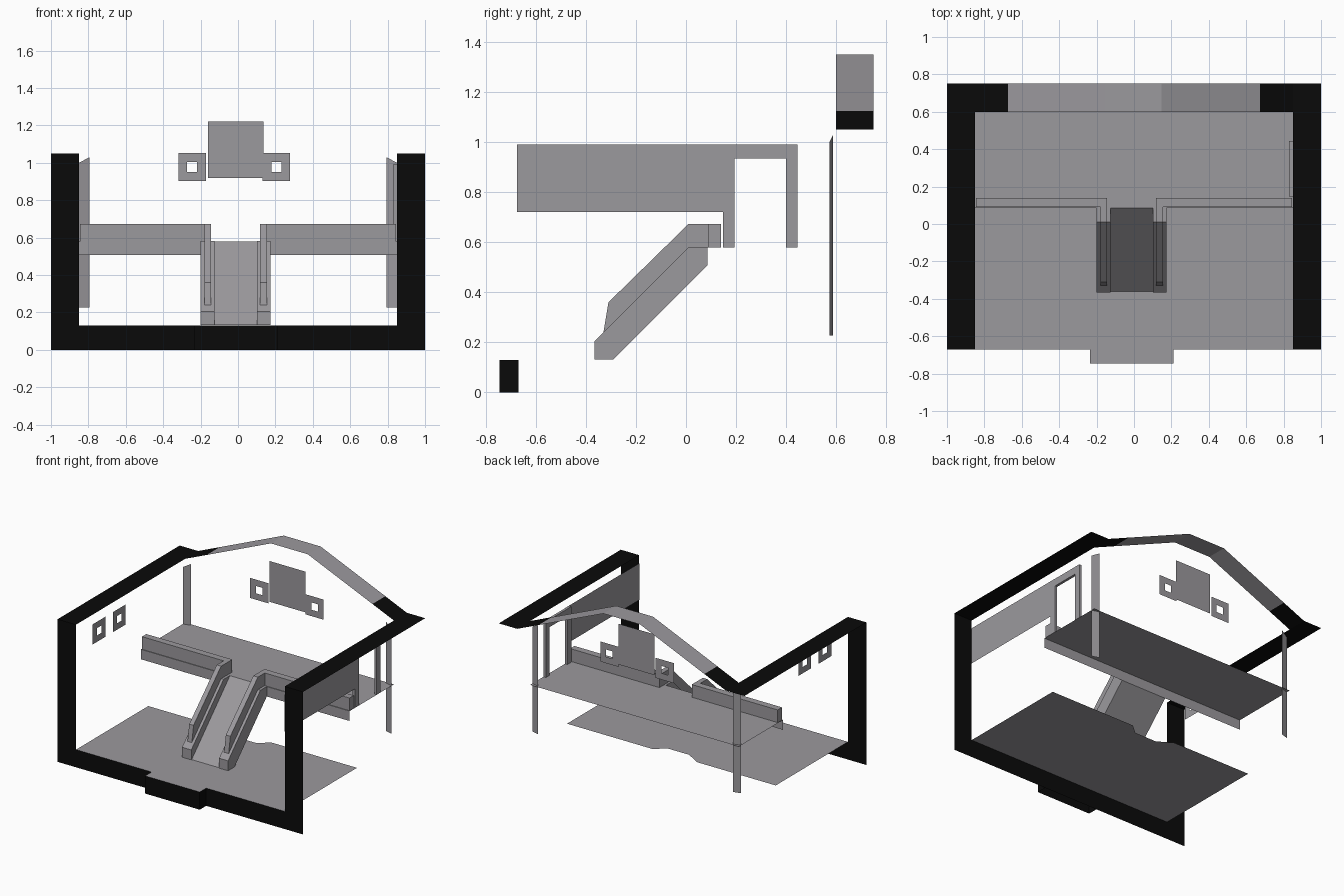
import bpy
import bmesh
from mathutils import Vector

cube = bpy.data.objects.get("Cube")
if cube:
    bpy.data.objects.remove(cube, do_unlink=True)


def material(name, color):
    m = bpy.data.materials.new(name)
    m.use_nodes = True
    m.diffuse_color = (*color, 1)
    m.node_tree.nodes["Principled BSDF"].inputs["Base Color"].default_value = (*color, 1)
    return m


GREY = material("warm grey", (0.33, 0.32, 0.34))
BLACK = material("black", (0.003, 0.003, 0.003))


def finish(name, bm, mat):
    mesh = bpy.data.meshes.new(name)
    bm.to_mesh(mesh)
    bm.free()
    mesh.materials.append(mat)
    obj = bpy.data.objects.new(name, mesh)
    bpy.context.collection.objects.link(obj)
    return obj


def sheet(name, points, mat=GREY, extrude=None):
    """Flat polygon, optionally extruded into a solid or an open strip."""
    bm = bmesh.new()
    face = bm.faces.new([bm.verts.new(p) for p in points])
    if extrude:
        out = bmesh.ops.extrude_face_region(bm, geom=[face], use_keep_orig=True)
        moved = [v for v in out["geom"] if isinstance(v, bmesh.types.BMVert)]
        bmesh.ops.translate(bm, verts=moved, vec=Vector(extrude))
        bmesh.ops.recalc_face_normals(bm, faces=bm.faces)
    return finish(name, bm, mat)


def strip(name, path, offset, mat):
    """Open ribbon swept from a path along an offset."""
    bm = bmesh.new()
    a = [bm.verts.new(p) for p in path]
    b = [bm.verts.new(Vector(p) + Vector(offset)) for p in path]
    for i in range(len(path) - 1):
        bm.faces.new((a[i], a[i + 1], b[i + 1], b[i]))
    return finish(name, bm, mat)


def box(name, x0, x1, y0, y1, z0, z1):
    return sheet(name, [(x0, y0, z0), (x1, y0, z0), (x1, y1, z0), (x0, y1, z0)],
                 GREY, (0, 0, z1 - z0))


def side_prism(name, x0, x1, profile):
    return sheet(name, [(x0, y, z) for y, z in profile], GREY, (x1 - x0, 0, 0))


def window(name, center, along):
    """Flat square frame with a square opening."""
    bm = bmesh.new()
    u, w, c = Vector(along), Vector((0, 0, 1)), Vector(center)
    rings = [[bm.verts.new(c + u * i * r + w * j * r)
              for i, j in ((-1, -1), (1, -1), (1, 1), (-1, 1))]
             for r in (0.074, 0.027)]
    for k in range(4):
        n = (k + 1) % 4
        bm.faces.new((rings[0][k], rings[0][n], rings[1][n], rings[1][k]))
    return finish(name, bm, GREY)


IN, FRONT, BACK, GROUND, UPPER, TOP = 0.85, -0.67, 0.6, 0.13, 0.58, 1.05
STEP_L, STEP_R, STEP_Y = -0.235, 0.21, -0.745

# Section faces of the cut-away walls
sheet("front_wall_section", [(-1, FRONT, 0), (1, FRONT, 0), (1, FRONT, TOP), (IN, FRONT, TOP),
                             (IN, FRONT, GROUND), (-IN, FRONT, GROUND),
                             (-IN, FRONT, TOP), (-1, FRONT, TOP)], BLACK)
strip("front_step_edge", [(STEP_L, FRONT, 0), (STEP_L, STEP_Y, 0),
                          (STEP_R, STEP_Y, 0), (STEP_R, FRONT, 0)], (0, 0, GROUND), BLACK)
for s, side in ((-1, "right"), (1, "left")):
    strip(side + "_wall_top", [(s, FRONT, TOP), (s, 0.75, TOP)], (-s * 0.15, 0, 0), BLACK)
    strip(side + "_gable_foot", [(s * IN, BACK, TOP), (s * 0.675, BACK, 1.125)],
          (0, 0.15, 0), BLACK)
strip("gable_top", [(-0.675, BACK, 1.125), (-0.152, BACK, 1.35),
                    (0.148, BACK, 1.35), (0.675, BACK, 1.125)], (0, 0.15, 0), GREY)

# Ground floor with front step and notched back edge
sheet("ground_floor", [(x, y, GROUND) for x, y in (
    (-IN, FRONT), (STEP_L, FRONT), (STEP_L, STEP_Y), (STEP_R, STEP_Y), (STEP_R, FRONT),
    (IN, FRONT), (IN, 0.17), (0.153, 0.17), (0.076, 0.105), (-0.1, 0.105),
    (-0.207, 0.17), (-IN, 0.17))])

# Balcony floor and its front edge
strip("balcony_floor", [(-IN, 0.085, UPPER), (IN, 0.085, UPPER)], (0, BACK - 0.085, 0), GREY)
strip("balcony_fascia", [(-IN, 0.085, 0.507), (IN, 0.085, 0.507)], (0, 0, 0.073), GREY)

# Ramp between two raised stringers
side_prism("ramp", -0.125, 0.102, [(-0.36, 0.132), (-0.29, 0.132), (0.085, 0.507), (0.085, UPPER)])
stringer = [(-0.365, 0.132), (-0.29, 0.132), (0.085, 0.507), (0.085, UPPER + 0.001),
            (0.01, UPPER + 0.001), (-0.365, 0.205)]
side_prism("right_stringer", -0.2, -0.125, stringer)
side_prism("left_stringer", 0.102, 0.175, stringer)

# Stair rails that turn along the balcony edge
rail = [(-0.33, 0.24), (-0.31, 0.36), (0.01, 0.673), (0.14, 0.673), (0.14, UPPER), (0.01, UPPER)]
side_prism("right_stair_rail", -0.18, -0.145, rail)
side_prism("left_stair_rail", 0.118, 0.155, rail)
box("right_balcony_rail", -0.845, -0.18, 0.09, 0.14, UPPER, 0.673)
box("left_balcony_rail", 0.155, 0.845, 0.09, 0.14, UPPER, 0.673)

# Slanted corner plates at the back
for s, side in ((-1, "right"), (1, "left")):
    sheet(side + "_corner_plate", [(s * 0.85, 0.573, 0.227), (s * 0.795, 0.588, 0.227),
                                   (s * 0.795, 0.588, 1.03), (s * 0.85, 0.573, 1.0)])

# Side wall panel and doorway frame
strip("wall_panel", [(IN, -0.675, 0.72), (IN, 0.19, 0.72)], (0, 0, 0.27), GREY)
side_prism("door_frame", 0.83, 0.849, [(0.148, UPPER), (0.148, 0.99), (0.445, 0.99), (0.445, UPPER),
                                       (0.4, UPPER), (0.4, 0.935), (0.193, 0.935), (0.193, UPPER)])

# Windows and the back wall picture
for s, side in ((-1, "right"), (1, "left")):
    for i, y in enumerate((-0.406, -0.173)):
        window(f"{side}_window_{i + 1}", (s * 0.847, y, 0.907), (0, 1, 0))
for side, x in (("right", -0.245), ("left", 0.205)):
    window(f"back_{side}_window", (x, 0.598, 0.978), (1, 0, 0))
strip("back_picture", [(-0.16, 0.595, 0.92), (0.135, 0.595, 0.92)], (0, 0, 0.3), GREY)
